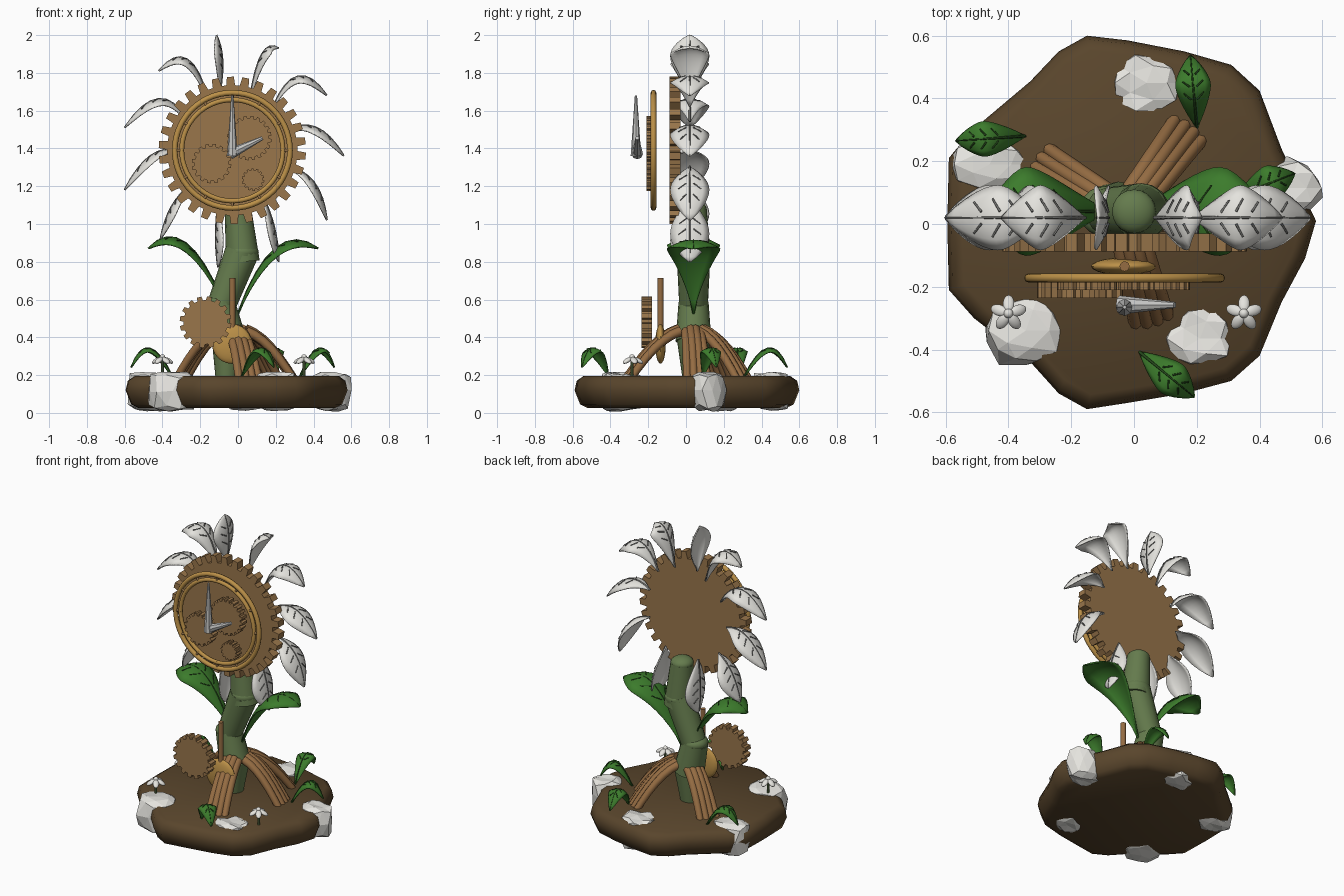
import bpy, bmesh, random
from math import sin, cos, pi, tau
from mathutils import Vector, Matrix

if bpy.data.objects.get("Cube"):
    bpy.data.objects.remove(bpy.data.objects["Cube"], do_unlink=True)
random.seed(4)


def material(name, *rgb):
    m = bpy.data.materials.new(name)
    m.use_nodes = True
    m.diffuse_color = (*rgb, 1)
    m.node_tree.nodes["Principled BSDF"].inputs["Base Color"].default_value = (*rgb, 1)
    return m


SOIL = material("soil", .1, .06, .025)
WHITE = material("pale_white", .78, .77, .73)
VEIN = material("vein_grey", .2, .2, .19)
STEM = material("stem_green", .13, .2, .075)
LEAF = material("leaf_green", .045, .2, .025)
LEAFVEIN = material("dark_green", .02, .07, .012)
WOOD = material("gear_wood", .32, .18, .07)
ROOT = material("root_wood", .3, .15, .055)
GOLD = material("gold", .5, .28, .065)
SILVER = material("silver", .55, .55, .54)


def finish(bm, name, mat, angle=None):
    bmesh.ops.recalc_face_normals(bm, faces=bm.faces[:])
    me = bpy.data.meshes.new(name)
    bm.to_mesh(me)
    bm.free()
    me.materials.append(mat)
    ob = bpy.data.objects.new(name, me)
    bpy.context.collection.objects.link(ob)
    if angle:
        bpy.ops.object.select_all(action='DESELECT')
        ob.select_set(True)
        bpy.context.view_layer.objects.active = ob
        bpy.ops.object.shade_smooth_by_angle(angle=angle)
    return ob


def tubes(name, paths, radius, mat, res=1):
    # one curve object holding several round strands; points are (vector, scale)
    cu = bpy.data.curves.new(name, 'CURVE')
    cu.dimensions = '3D'
    cu.bevel_depth, cu.bevel_resolution, cu.use_fill_caps = radius, res, True
    for path in paths:
        sp = cu.splines.new('POLY')
        sp.points.add(len(path) - 1)
        for p, (co, r) in zip(sp.points, path):
            p.co, p.radius = (*co, 1), r
    cu.materials.append(mat)
    ob = bpy.data.objects.new(name, cu)
    bpy.context.collection.objects.link(ob)


def cone(name, a, b, ra, rb, mat, sides=16):
    a, b = Vector(a), Vector(b)
    bm = bmesh.new()
    rot = (b - a).to_track_quat('Z', 'Y').to_matrix().to_4x4()
    bmesh.ops.create_cone(bm, cap_ends=True, segments=sides, radius1=ra, radius2=rb,
                          depth=(b - a).length, matrix=Matrix.Translation((a + b) / 2) @ rot)
    return finish(bm, name, mat, .7)


def ball(name, centre, scale, mat):
    bm = bmesh.new()
    bmesh.ops.create_uvsphere(bm, u_segments=20, v_segments=12, radius=1,
                              matrix=Matrix.Translation(centre) @ Matrix.Diagonal((*scale, 1)))
    return finish(bm, name, mat, 1)


def gear(name, x, z, y0, y1, r, depth, teeth):
    bm = bmesh.new()
    verts = []
    for i in range(teeth):
        for f, rr in ((0, r - depth), (.3, r - depth), (.4, r), (.85, r), (.95, r - depth)):
            a = tau * (i + f) / teeth
            verts.append(bm.verts.new((x + rr * cos(a), y0, z + rr * sin(a))))
    face = bm.faces.new(verts)
    out = bmesh.ops.extrude_face_region(bm, geom=[face])
    moved = [v for v in out["geom"] if isinstance(v, bmesh.types.BMVert)]
    bmesh.ops.translate(bm, verts=moved, vec=(0, y1 - y0, 0))
    return finish(bm, name, WOOD)


def ring(name, x, y, z, major, minor, mat, n=56, k=8):
    bm = bmesh.new()
    loops = [[bm.verts.new((x + (major + minor * cos(tau * j / k)) * cos(tau * i / n),
                            y + minor * sin(tau * j / k),
                            z + (major + minor * cos(tau * j / k)) * sin(tau * i / n)))
              for j in range(k)] for i in range(n)]
    for i in range(n):
        for j in range(k):
            a, b, m = loops[i], loops[(i + 1) % n], (j + 1) % k
            bm.faces.new((a[j], a[m], b[m], b[j]))
    return finish(bm, name, mat, 1)


def blade(name, base, mid, tip, half, mat, skew, cup, out_veins, n=14, k=6):
    # curved, cupped blade whose centre line passes through base, mid and tip
    p0, pm, p2 = Vector(base), Vector(mid), Vector(tip)
    p1 = 2 * pm - (p0 + p2) / 2
    bulge = pm - (p0 + p2) / 2
    side = (p2 - p0).cross(bulge).normalized()

    def at(t, s, lift=0):
        c = p0 * (1 - t) ** 2 + p1 * 2 * t * (1 - t) + p2 * t * t
        tan = ((p1 - p0) * (1 - t) + (p2 - p1) * t).normalized()
        nor = side.cross(tan)
        w = half * max(.03, sin(pi * min(t, .995) ** skew) ** .75)
        return c + side * w * s + nor * (lift - cup * w * s * s)
    bm = bmesh.new()
    rows = [[bm.verts.new(at(i / n, 2 * j / k - 1)) for j in range(k + 1)] for i in range(n + 1)]
    for a, b in zip(rows, rows[1:]):
        for j in range(k):
            bm.faces.new((a[j], a[j + 1], b[j + 1], b[j]))
    ob = finish(bm, name, mat, 1)
    mod = ob.modifiers.new("thickness", 'SOLIDIFY')
    mod.thickness, mod.offset = .007, 0
    out_veins.append([(at(i / 8, 0, .004), 1.2 - i / 10) for i in range(9)])
    for t in (.35, .52, .69):
        for s in (-1, 1):
            out_veins.append([(at(t, .2 * s, .004), .8), (at(t + .08, .6 * s, .006), .6)])


# Soil mound
outline = [(-.15, .6), (-.02, .585), (.16, .55), (.31, .507), (.4, .425), (.47, .24), (.58, .01),
           (.545, -.11), (.47, -.25), (.4, -.42), (.31, -.5), (.16, -.54), (-.02, -.57),
           (-.15, -.59), (-.24, -.54), (-.33, -.44), (-.51, -.3), (-.59, -.21), (-.595, 0),
           (-.59, .21), (-.52, .295), (-.33, .455), (-.24, .55)]
bm = bmesh.new()
layers = [[bm.verts.new((x * s, y * s, z)) for x, y in outline]
          for s, z in ((.88, .025), (.95, .045), (1, .12), (.98, .17), (.92, .195))]
for lo, hi in zip(layers, layers[1:]):
    for i in range(len(outline)):
        j = (i + 1) % len(outline)
        bm.faces.new((lo[i], lo[j], hi[j], hi[i]))
bm.faces.new(layers[0])
bm.faces.new(layers[-1])
finish(bm, "soil_mound", SOIL, 1)

# Pale stones set in the rim
for i, (x, y, rx, ry) in enumerate([(-.345, -.34, .13, .12), (.21, -.365, .115, .1),
                                    (-.46, .19, .13, .09), (.49, .115, .11, .09), (.04, .45, .12, .1)]):
    bm = bmesh.new()
    bmesh.ops.create_icosphere(bm, subdivisions=2, radius=1)
    for v in bm.verts:
        f = random.uniform(.9, 1.12)
        h = max(-.1, min(.095, v.co.z * .17)) + random.uniform(-.008, .008)
        v.co = (x + v.co.x * rx * f, y + v.co.y * ry * f, .115 + h)
    finish(bm, f"stone_{i + 1}", WHITE)

# Jointed stem
joints = [((-.06, .19), (-.05, .4), .06, .09), ((-.05, .38), (-.095, .58), .095, .08),
          ((-.095, .55), (.02, .85), .075, .09), ((.025, .8), (.0, 1.08), .09, .07)]
for i, ((xa, za), (xb, zb), ra, rb) in enumerate(joints):
    cone(f"stem_segment_{i + 1}", (xa, .04, za), (xb, .04, zb), ra, rb, STEM)
    ball(f"stem_joint_{i + 1}", (xb, .04, zb), (rb, rb, rb * .6), STEM)

# Root bundles of parallel strands
for i, (ex, ey) in enumerate([(-.31, .2), (.18, .31), (.06, -.32), (.3, .06)]):
    centre, end = Vector((-.03, .03, 0)), Vector((ex, ey, 0))
    run = (end - centre).normalized()
    across = Vector((-run.y, run.x, 0))
    strands = []
    for s in (-1.5, -.5, .5, 1.5):
        path = []
        for q in range(7):
            t = q / 6
            p = centre + run * .07 + (end - centre - run * .07) * t
            z = .45 - .27 * t ** 1.15 + .03 * sin(pi * t) - .012 * abs(s)
            path.append((p + across * s * (.024 + .012 * t) + Vector((0, 0, z)), 1 - .2 * t))
        strands.append(path)
    tubes(f"root_{i + 1}", strands, .026, ROOT, 2)

# Flower head petals: base, mid and tip as (x, z)
petals = [((-.1, 1.7), (-.085, 1.87), (-.115, 2.0)), ((.07, 1.68), (.13, 1.9), (.215, 1.93)),
          ((.19, 1.62), (.32, 1.78), (.47, 1.68)), ((.25, 1.48), (.41, 1.51), (.56, 1.36)),
          ((.25, 1.3), (.4, 1.22), (.47, 1.02)), ((.13, 1.14), (.19, .98), (.215, .8)),
          ((-.1, 1.12), (-.115, .94), (-.105, .77)), ((-.25, 1.2), (-.35, 1.09), (-.41, .92)),
          ((-.31, 1.38), (-.46, 1.36), (-.6, 1.18)), ((-.27, 1.54), (-.42, 1.66), (-.6, 1.51)),
          ((-.16, 1.65), (-.27, 1.87), (-.42, 1.81))]
veins = []
for i, pts in enumerate(petals):
    blade(f"petal_{i + 1}", *[(x, .02, z) for x, z in pts], .102, WHITE, 1.25, .35, veins)
tubes("petal_veins", veins, .005, VEIN)

# Stem leaves and ground leaves
veins = []
blade("stem_leaf_right", (-.08, .04, .58), (-.28, .04, .9), (-.475, .04, .87), .14, LEAF, 1.5, .3, veins)
blade("stem_leaf_left", (0, .04, .52), (.2, .04, .87), (.425, .04, .87), .14, LEAF, 1.5, .3, veins)
for i, (bx, by, tx, ty) in enumerate([(-.35, .28, -.565, .265), (.2, .31, .18, .535),
                                      (.02, -.41, .19, -.55), (.33, .09, .51, .16)]):
    blade(f"ground_leaf_{i + 1}", (bx, by, .19), (bx * .45 + tx * .55, by * .45 + ty * .55, .34),
          (tx, ty, .24), .055, LEAF, 1.1, .35, veins)
tubes("leaf_veins", veins, .004, LEAFVEIN)

# Small ground blossoms
for side, x in (("right", -.4), ("left", .35)):
    cone(f"blossom_stalk_{side}", (x, -.285, .19), (x, -.285, .29), .008, .008, STEM, 8)
    ball(f"blossom_centre_{side}", (x, -.285, .295), (.015, .015, .015), WHITE)
    for k in range(5):
        ob = ball(f"blossom_petal_{side}_{k + 1}", (.036, 0, 0), (.03, .018, .012), WHITE)
        ob.matrix_world = (Matrix.Translation((x, -.285, .295)) @ Matrix.Rotation(tau * k / 5 + .3, 4, 'Z')
                           @ Matrix.Rotation(.5, 4, 'Y'))

# Gears
CX, CZ = -.03, 1.39
gear("head_gear", CX, CZ, -.03, -.088, .39, .045, 30)
gear("clock_gear_large", .06, 1.455, -.16, -.21, .118, .015, 20)
gear("clock_gear_medium", -.14, 1.32, -.16, -.21, .105, .015, 16)
gear("clock_gear_small", .08, 1.235, -.16, -.21, .06, .01, 14)
gear("lower_gear", -.172, .48, -.18, -.236, .137, .02, 16)

# Clock dial rings joined by hour ticks
ring("dial_outer_ring", CX, -.172, CZ, .305, .015, GOLD)
ring("dial_inner_ring", CX, -.172, CZ, .268, .013, GOLD)
ticks = []
for i in range(12):
    d = Vector((cos(tau * i / 12), 0, sin(tau * i / 12)))
    c = Vector((CX, -.175, CZ))
    ticks.append([(c + d * .26, 1), (c + d * .305, 1)])
tubes("hour_ticks", ticks, .008, WOOD)

# Clock hands
cone("minute_hand", (CX, -.265, 1.36), (CX, -.265, 1.68), .028, .006, SILVER, 8)
cone("hour_hand", (CX - .015, -.258, 1.37), (.13, -.258, 1.455), .03, .01, SILVER, 8)

# Pendulum
cone("pendulum_rod", (CX, -.135, .38), (CX, -.135, .715), .016, .016, ROOT, 12)
ball("pendulum_bob", (CX - .002, -.135, .365), (.105, .028, .105), GOLD)
